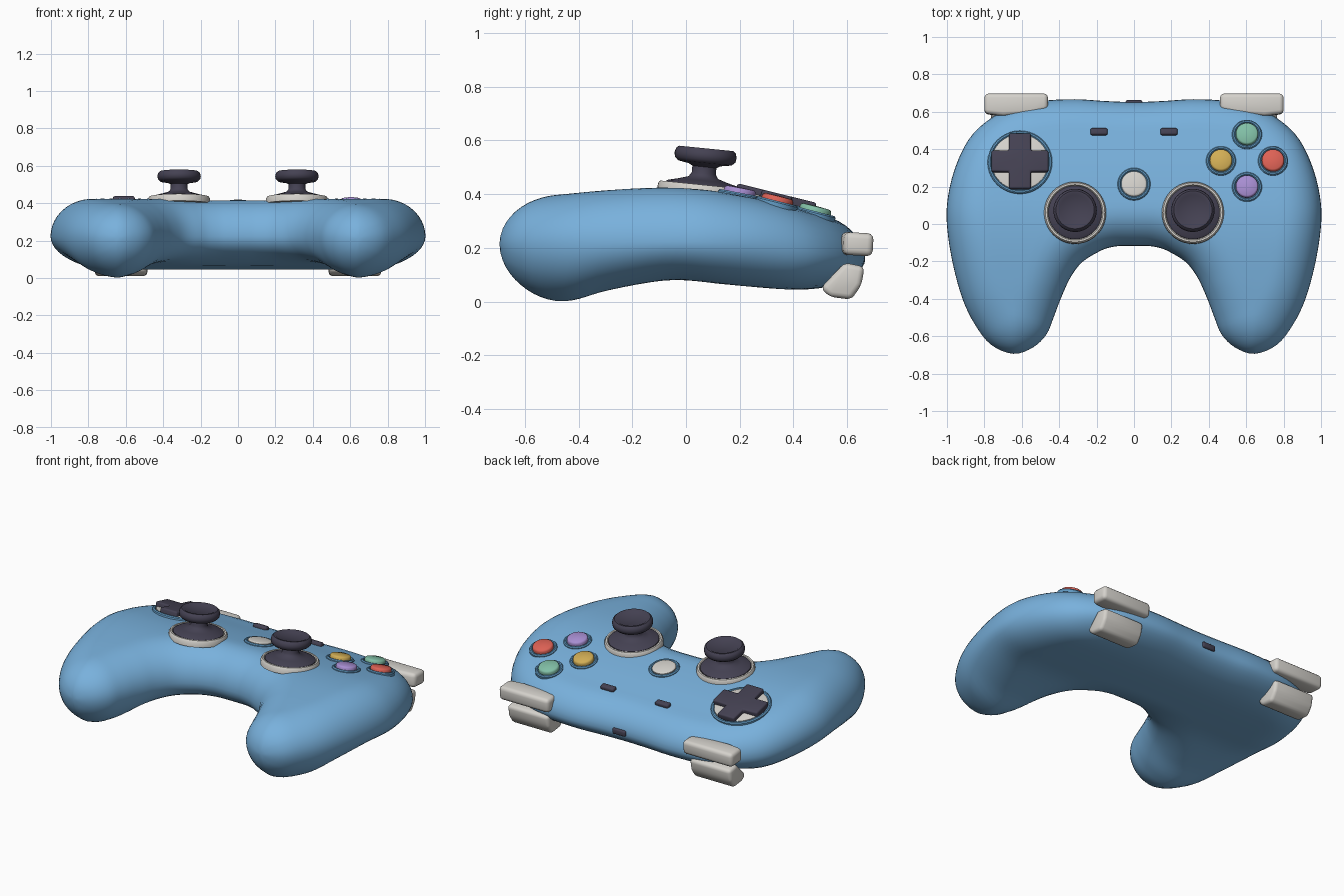
import bpy, bmesh, math
from mathutils import Vector, Matrix

if "Cube" in bpy.data.objects:
    bpy.data.objects.remove(bpy.data.objects["Cube"])


def mat(name, r, g, b):
    m = bpy.data.materials.new(name)
    m.diffuse_color = (r, g, b, 1)
    m.use_nodes = True
    m.node_tree.nodes["Principled BSDF"].inputs["Base Color"].default_value = m.diffuse_color
    return m


BLUE = mat("body_blue", 0.19, 0.44, 0.72)
DEEP = mat("collar_blue", 0.12, 0.32, 0.54)
DARK = mat("dark_slate", 0.058, 0.053, 0.085)
PALE = mat("warm_white", 0.66, 0.64, 0.60)
GREEN = mat("mint_green", 0.22, 0.52, 0.38)
RED = mat("coral_red", 0.72, 0.12, 0.09)
YELLOW = mat("mustard", 0.64, 0.42, 0.09)
PURPLE = mat("lilac", 0.39, 0.27, 0.64)


def finish(bm, name, material, matrix=Matrix(), angle=40):
    bmesh.ops.recalc_face_normals(bm, faces=bm.faces)
    me = bpy.data.meshes.new(name)
    bm.to_mesh(me)
    bm.free()
    me.materials.append(material)
    me.polygons.foreach_set("use_smooth", [True] * len(me.polygons))
    me.set_sharp_from_angle(angle=math.radians(angle))
    ob = bpy.data.objects.new(name, me)
    ob.matrix_world = matrix
    bpy.context.collection.objects.link(ob)
    return ob


def interp(pts, x):
    """Smooth curve value through (x, value) points."""
    n = len(pts)
    x = min(max(x, pts[0][0]), pts[-1][0])
    i = next(k for k in range(n - 1) if x <= pts[k + 1][0])

    def slope(k):
        a, b = pts[max(k - 1, 0)], pts[min(k + 1, n - 1)]
        return (b[1] - a[1]) / (b[0] - a[0])
    (x0, v0), (x1, v1) = pts[i], pts[i + 1]
    h = x1 - x0
    t = (x - x0) / h
    return (v0 * (2*t**3 - 3*t*t + 1) + v1 * (3*t*t - 2*t**3)
            + h * slope(i) * (t**3 - 2*t*t + t) + h * slope(i + 1) * (t**3 - t*t))


# Side profile curves along y
TOP = [(-.7, .385), (-.5, .396), (-.3, .414), (-.1, .424), (.06, .417),
       (.19, .397), (.33, .367), (.466, .33), (.575, .303), (.7, .265)]
BOTTOM = [(-.7, .01), (-.45, 0), (-.3, .04), (-.1, .077), (0, .08),
          (.13, .066), (.39, .045), (.5, .05), (.7, .075)]
MID = [(-.7, .215), (.2, .22), (.5, .18), (.7, .155)]
R_TOP = [(-.7, .21), (.1, .21), (.4, .16), (.7, .12)]
R_BOT = [(-.7, .25), (.1, .25), (.4, .2), (.7, .15)]

# Half outline: outer edge from the back centre to the grip tip, then inner edge
OUTER = [(0, .652), (.15, .657), (.32, .667), (.5, .657), (.65, .625), (.78, .555),
         (.885, .45), (.96, .29), (.998, .12), (.998, -.03), (.967, -.22),
         (.917, -.4), (.852, -.535), (.765, -.645), (.645, -.694)]
INNER = [(0, -.117), (.05, -.117), (.1, -.12), (.16, -.135), (.21, -.16), (.255, -.187),
         (.29, -.217), (.32, -.255), (.35, -.305), (.375, -.36), (.4, -.42),
         (.43, -.5), (.468, -.59), (.54, -.66)]
ctrl = [Vector(p) for p in OUTER + INNER[::-1]]
ctrl = [Vector((-ctrl[1].x, ctrl[1].y))] + ctrl + [Vector((-.05, -.117))]
SUB = 4
outline = []
for i in range(1, len(ctrl) - 2):
    p0, p1, p2, p3 = ctrl[i - 1:i + 3]
    for k in range(SUB):
        t = k / SUB
        outline.append(.5 * (2*p1 + (p2 - p0)*t + (2*p0 - 5*p1 + 4*p2 - p3)*t*t
                             + (3*p1 - p0 - 3*p2 + p3)*t**3))
outline.append(ctrl[-2])


def edge_distance(p):
    best = 9
    for a, b in zip(outline, outline[1:]):
        ab = b - a
        t = min(max((p - a).dot(ab) / ab.length_squared, 0), 1)
        best = min(best, (a + ab * t - p).length)
    return best


# Body: sections from inner to outer edge, rounded towards the outline
bm = bmesh.new()
N, M = 26, len(outline) // 2
grid = []
for s in range(M + 1):
    a, b = outline[s], outline[-1 - s]
    row = []
    for i in range(N + 1):
        p = a.lerp(b, (1 - math.cos(math.pi * i / N)) / 2)
        d = 0 if i in (0, N) or s == M else edge_distance(p)
        zs = []
        for crown, rad in ((TOP, R_TOP), (BOTTOM, R_BOT)):
            q = max(1 - d / interp(rad, p.y), 0)
            m = interp(MID, p.y)
            zs.append(m + (interp(crown, p.y) - m) * math.sqrt(max(1 - q * q, 0)))
        row.append((p, zs))
    grid.append(row)
for side in (1, -1):
    for layer in (0, 1):
        vs = [[bm.verts.new((side * p.x, p.y, z[layer])) for p, z in row] for row in grid]
        for s in range(M):
            for i in range(N):
                bm.faces.new((vs[s][i], vs[s][i + 1], vs[s + 1][i + 1], vs[s + 1][i]))
bmesh.ops.remove_doubles(bm, verts=bm.verts, dist=2e-4)
bmesh.ops.dissolve_degenerate(bm, edges=bm.edges, dist=1e-5)
finish(bm, "body", BLUE, angle=180)


def on_top(x, y):
    """Placement on the upper surface, tilted to its slope."""
    slope = (interp(TOP, y + .05) - interp(TOP, y - .05)) / .1
    return Matrix.Translation((x, y, interp(TOP, y))) @ Matrix.Rotation(math.atan(slope), 4, 'X')


def lathe(name, profile, material, matrix, steps=40):
    bm = bmesh.new()
    vs = [bm.verts.new((r, 0, z)) for r, z in profile]
    es = [bm.edges.new(e) for e in zip(vs, vs[1:])]
    bmesh.ops.spin(bm, geom=vs + es, cent=(0, 0, 0), axis=(0, 0, 1),
                   angle=2 * math.pi, steps=steps)
    bmesh.ops.remove_doubles(bm, verts=bm.verts, dist=1e-5)
    return finish(bm, name, material, matrix)


def prism(name, pts, depth, bevel, material, matrix):
    """Extrude an outline along local z (centred) with rounded edges."""
    bm = bmesh.new()
    f = bm.faces.new([bm.verts.new((x, y, -depth / 2)) for x, y in pts])
    r = bmesh.ops.extrude_face_region(bm, geom=[f])
    bmesh.ops.translate(bm, vec=(0, 0, depth),
                        verts=[v for v in r["geom"] if isinstance(v, bmesh.types.BMVert)])
    bmesh.ops.bevel(bm, geom=bm.edges[:], offset=bevel, segments=3, profile=.5, affect='EDGES')
    return finish(bm, name, material, matrix)


def rect(w, h):
    return [(-w/2, -h/2), (w/2, -h/2), (w/2, h/2), (-w/2, h/2)]


def collar(name, r, material, matrix, w=.018, h=.01):
    lathe(name, [(0, -.02), (r, -.02), (r, h * .4), (r - w * .3, h), (r - w * .7, h),
                 (r - w, h * .3), (0, h * .3)], material, matrix)


def button(name, x, y, r, h, material):
    m = on_top(x, y)
    collar(name + "_collar", r + .02, DEEP, m)
    lathe(name, [(0, -.01), (r, -.01), (r, h * .6), (r * .95, h * .85),
                 (r * .85, h), (0, h * 1.08)], material, m)


# Face buttons and centre button
button("green_button", .604, .478, .06, .028, GREEN)
button("red_button", .743, .337, .06, .028, RED)
button("yellow_button", .465, .337, .06, .028, YELLOW)
button("purple_button", .604, .198, .06, .028, PURPLE)
button("centre_button", 0, .213, .068, .016, PALE)

# Direction pad
m = on_top(-.61, .33)
collar("pad_collar", .173, DEEP, m, w=.02)
lathe("pad_dish", [(0, -.01), (.152, -.01), (.152, .008), (.145, .011), (0, .011)], PALE, m)
a, b = .058, .152
cross = [(a, a), (b, a), (b, -a), (a, -a), (a, -b), (-a, -b),
         (-a, -a), (-b, -a), (-b, a), (-a, a), (-a, b), (a, b)]
prism("direction_pad", cross, .05, .01, DARK, m @ Matrix.Translation((0, 0, .013)))

# Thumbsticks
for side, label in ((-1, "left"), (1, "right")):
    m = on_top(side * .315, .06)
    collar(label + "_stick_ring", .166, PALE, m, w=.024, h=.018)
    lathe(label + "_stick", [(0, -.01), (.143, -.01), (.143, .016), (.13, .024), (.09, .034),
          (.055, .045), (.045, .06), (.045, .085), (.06, .093), (.1, .1), (.113, .112),
          (.116, .128), (.112, .145), (.102, .154), (.092, .154), (.08, .146),
          (0, .142)], DARK, m)

# Small slot buttons and rear port
for side, label in ((-1, "left"), (1, "right")):
    prism(label + "_menu_button", rect(.092, .038), .04, .011, DARK, on_top(side * .187, .492))
prism("rear_port", rect(.09, .036), .04, .01, DARK,
      Matrix.Translation((0, .642, .165)) @ Matrix.Rotation(math.pi / 2, 4, 'X'))

# Shoulder bumpers and triggers, extruded from plan and side outlines
for side, label in ((-1, "left"), (1, "right")):
    plan = [(side * x, y) for x, y in
            ((.46, .61), (.46, .695), (.8, .695), (.8, .588), (.7, .575), (.55, .585))]
    prism(label + "_bumper", plan, .085, .022, PALE,
          Matrix.Translation((0, 0, .2125)) @ Matrix.Rotation(-.06, 4, 'X')
          @ Matrix.Translation((0, 0, .04)))
    trig = [(.5, .05), (.535, .018), (.615, .008), (.652, .06), (.665, .13), (.59, .145)]
    prism(label + "_trigger", trig, .28, .02, PALE,
          Matrix(((0, 0, 1, side * .625), (1, 0, 0, 0), (0, 1, 0, 0), (0, 0, 0, 1))))
